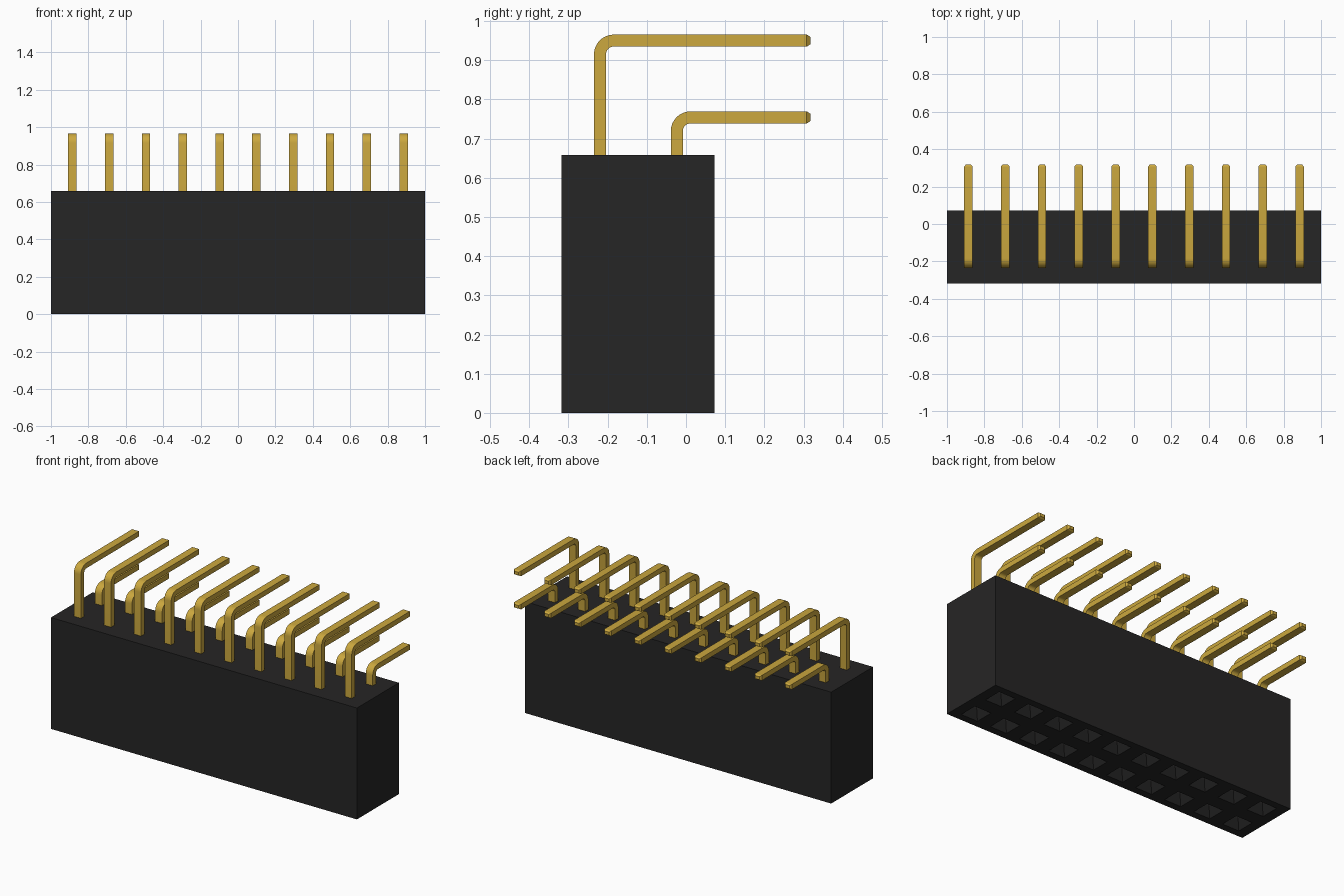
import bpy, bmesh, math
from mathutils import Vector

cube = bpy.data.objects.get("Cube")
if cube:
    bpy.data.objects.remove(cube, do_unlink=True)

PITCH, COLUMNS = 0.1967, 10
Y_FRONT, Y_BACK, BODY_TOP = -0.318, 0.073, 0.658
ROWS = {"front": (-0.2195, 0.950), "back": (-0.0235, 0.754)}  # stem y, arm z
COLUMN_X = [(i - (COLUMNS - 1) / 2) * PITCH for i in range(COLUMNS)]


def material(name, rgb):
    mat = bpy.data.materials.new(name)
    mat.use_nodes = True
    mat.diffuse_color = (*rgb, 1)
    bsdf = mat.node_tree.nodes["Principled BSDF"]
    bsdf.inputs["Base Color"].default_value = (*rgb, 1)
    return mat


def finish_mesh(bm, name, mat):
    bmesh.ops.recalc_face_normals(bm, faces=bm.faces)
    mesh = bpy.data.meshes.new(name)
    bm.to_mesh(mesh)
    bm.free()
    mesh.materials.append(mat)
    return mesh


def place(name, mesh, x=0):
    obj = bpy.data.objects.new(name, mesh)
    obj.location.x = x
    bpy.context.collection.objects.link(obj)
    return obj


def build_housing(mat):
    bm = bmesh.new()
    # Underside split into one cell per socket
    xs = [-1] + [(a + b) / 2 for a, b in zip(COLUMN_X, COLUMN_X[1:])] + [1]
    ys = [Y_FRONT, (Y_FRONT + Y_BACK) / 2, Y_BACK]
    grid = [[bm.verts.new((x, y, 0)) for y in ys] for x in xs]
    cells = []
    for i, x in enumerate(COLUMN_X):
        for j, (y, _) in enumerate(ROWS.values()):
            face = bm.faces.new((grid[i][j], grid[i][j + 1],
                                 grid[i + 1][j + 1], grid[i + 1][j]))
            cells.append((face, Vector((x, y, 0))))
    # Walls and top
    rim = [e for e in bm.edges if e.is_boundary]
    walls = bmesh.ops.extrude_edge_only(bm, edges=rim)["geom"]
    upper = [v for v in walls if isinstance(v, bmesh.types.BMVert)]
    bmesh.ops.translate(bm, verts=upper, vec=(0, 0, BODY_TOP))
    top_edges = [e for e in bm.edges if all(v.co.z > 0.5 for v in e.verts)]
    bmesh.ops.edgeloop_fill(bm, edges=top_edges)
    # Sockets: square mouth, tapered lead-in, straight hole
    for face, centre in cells:
        for half, depth in ((0.055, 0), (0.024, 0.05), (0.024, 0.35)):
            face = bmesh.ops.extrude_discrete_faces(bm, faces=[face])["faces"][0]
            middle = face.calc_center_median()
            for v in face.verts:
                v.co = centre + Vector((math.copysign(half, v.co.x - middle.x),
                                        math.copysign(half, v.co.y - middle.y), depth))
    return finish_mesh(bm, "housing", mat)


def build_pin(name, y, z, mat):
    half_w, half_t, radius, tip = 0.0225, 0.0153, 0.035, 0.318
    # Stations along the pin: y, z, direction angle, section scale
    path = [(y, BODY_TOP - 0.04, 0, 1)]
    steps = 8
    for k in range(steps + 1):
        a = math.pi / 2 * k / steps
        path.append((y + radius * (1 - math.cos(a)),
                     z - radius * (1 - math.sin(a)), a, 1))
    path += [(tip - 0.01, z, math.pi / 2, 1), (tip, z, math.pi / 2, 0.6)]
    bm = bmesh.new()
    rings = []
    for py, pz, a, s in path:
        rings.append([bm.verts.new((sx * half_w * s,
                                    py + st * half_t * s * math.cos(a),
                                    pz - st * half_t * s * math.sin(a)))
                      for sx, st in ((-1, -1), (1, -1), (1, 1), (-1, 1))])
    for lower, upper in zip(rings, rings[1:]):
        for k in range(4):
            n = (k + 1) % 4
            bm.faces.new((lower[k], lower[n], upper[n], upper[k]))
    bm.faces.new(rings[0])
    bm.faces.new(rings[-1])
    return finish_mesh(bm, name, mat)


black = material("black plastic", (0.0193, 0.0188, 0.0188))
gold = material("gold metal", (0.604, 0.393, 0.049))

place("housing", build_housing(black))

# Two rows of bent pins
for row, (y, z) in ROWS.items():
    mesh = build_pin(f"{row}_pin", y, z, gold)
    for i, x in enumerate(COLUMN_X):
        pin = place(f"{row}_pin_{i + 1}", mesh, x)
    bpy.ops.object.select_all(action="DESELECT")
    pin.select_set(True)
    bpy.context.view_layer.objects.active = pin
    # Shading is stored on the mesh shared by the row
    for poly in mesh.polygons:
        poly.use_smooth = True
    mesh.set_sharp_from_angle(angle=math.radians(30))
